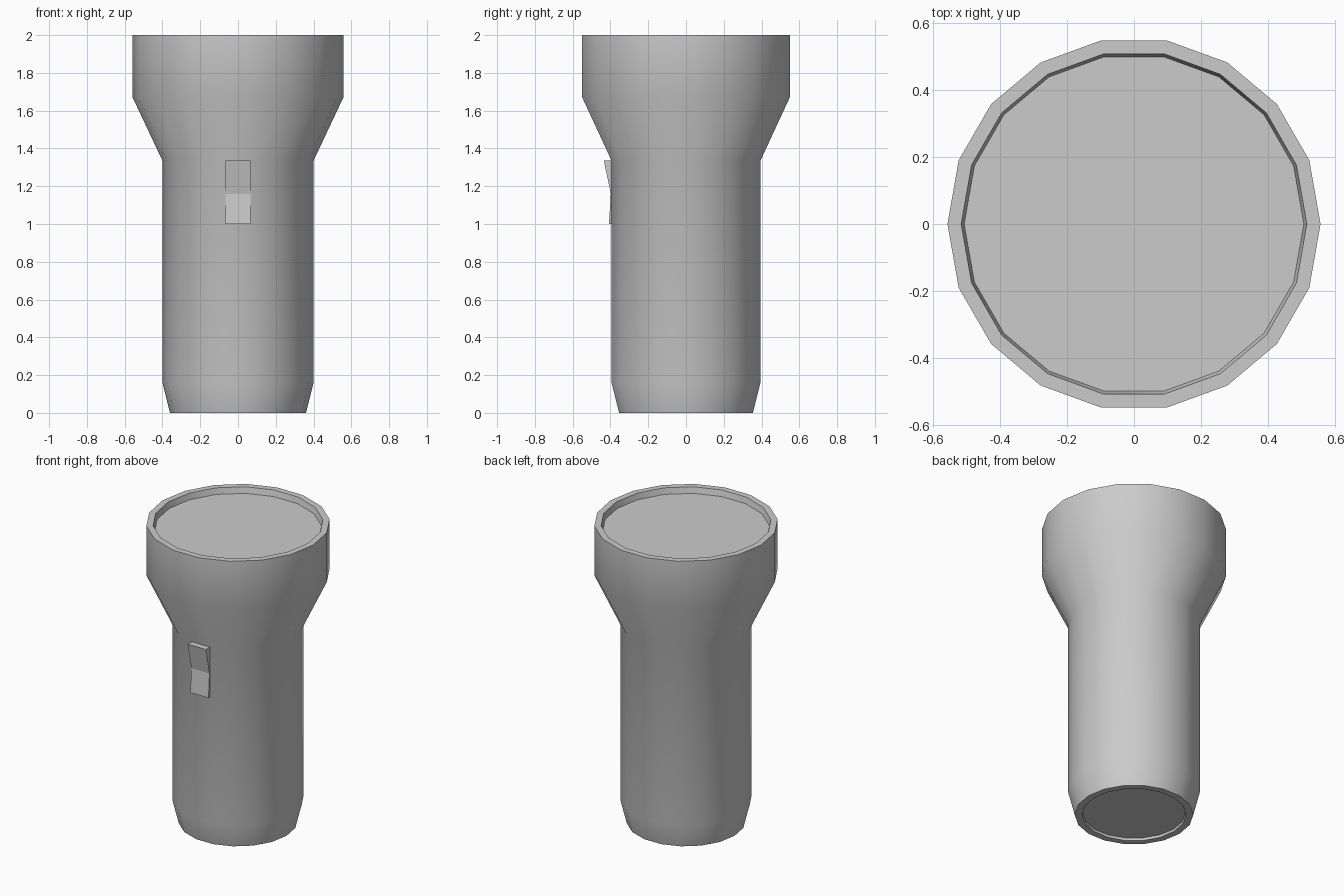
import bpy
import math

SIDES = 18

cube = bpy.data.objects.get("Cube")
if cube:
    bpy.data.objects.remove(cube, do_unlink=True)

grey = bpy.data.materials.new("plain_grey")
colour = (0.6, 0.6, 0.6, 1)
grey.use_nodes = True
grey.diffuse_color = colour
grey.node_tree.nodes["Principled BSDF"].inputs["Base Color"].default_value = colour


def add_part(name, verts, faces, smooth=False):
    mesh = bpy.data.meshes.new(name)
    mesh.from_pydata(verts, [], faces)
    mesh.materials.append(grey)
    obj = bpy.data.objects.new(name, mesh)
    bpy.context.collection.objects.link(obj)
    if smooth:
        bpy.ops.object.select_all(action="DESELECT")
        obj.select_set(True)
        bpy.context.view_layer.objects.active = obj
        bpy.ops.object.shade_smooth_by_angle(angle=math.radians(30))
    return obj


def ring(radius, z):
    step = math.tau / SIDES
    return [(radius * math.cos(i * step), radius * math.sin(i * step), z)
            for i in range(SIDES)]


def lathe(name, profile):
    verts = [v for r, z in profile for v in ring(r, z)]
    faces = []
    for k in range(len(profile) - 1):
        for i in range(SIDES):
            j = (i + 1) % SIDES
            a, b = k * SIDES, (k + 1) * SIDES
            faces.append((a + i, a + j, b + j, b + i))
    return add_part(name, verts, faces, smooth=True)


def disc(name, radius, z, facing_up):
    order = range(SIDES) if facing_up else reversed(range(SIDES))
    return add_part(name, ring(radius, z), [tuple(order)])


# Housing: end recess, tapered foot, handle, flared head, rim, lens recess
lathe("housing", [(0.312, 0.015), (0.317, 0), (0.36, 0), (0.4, 0.16),
                  (0.4, 1.335), (0.558, 1.67), (0.558, 2),
                  (0.517, 2), (0.508, 1.96)])
disc("lens", 0.508, 1.96, True)
disc("end_cap", 0.312, 0.015, False)

# Rocker switch: bent side profile (y, z) extruded across the front facet
side = [(-0.39, 1), (-0.408, 1), (-0.398, 1.16), (-0.435, 1.335), (-0.39, 1.335)]
n = len(side)
verts = [(x, y, z) for x in (-0.067, 0.067) for y, z in side]
faces = [(i, (i + 1) % n, n + (i + 1) % n, n + i) for i in range(n)]
faces = [tuple(reversed(f)) for f in faces]
# Side cheeks, split at the bend so each piece is convex
faces += [(0, 2, 1), (0, 4, 2), (2, 4, 3),
          (n, n + 1, n + 2), (n, n + 2, n + 4), (n + 2, n + 3, n + 4)]
switch = add_part("switch", verts, faces)

# Make the switch normals consistent
import bmesh
bm = bmesh.new()
bm.from_mesh(switch.data)
bmesh.ops.recalc_face_normals(bm, faces=bm.faces)
bm.to_mesh(switch.data)
bm.free()
